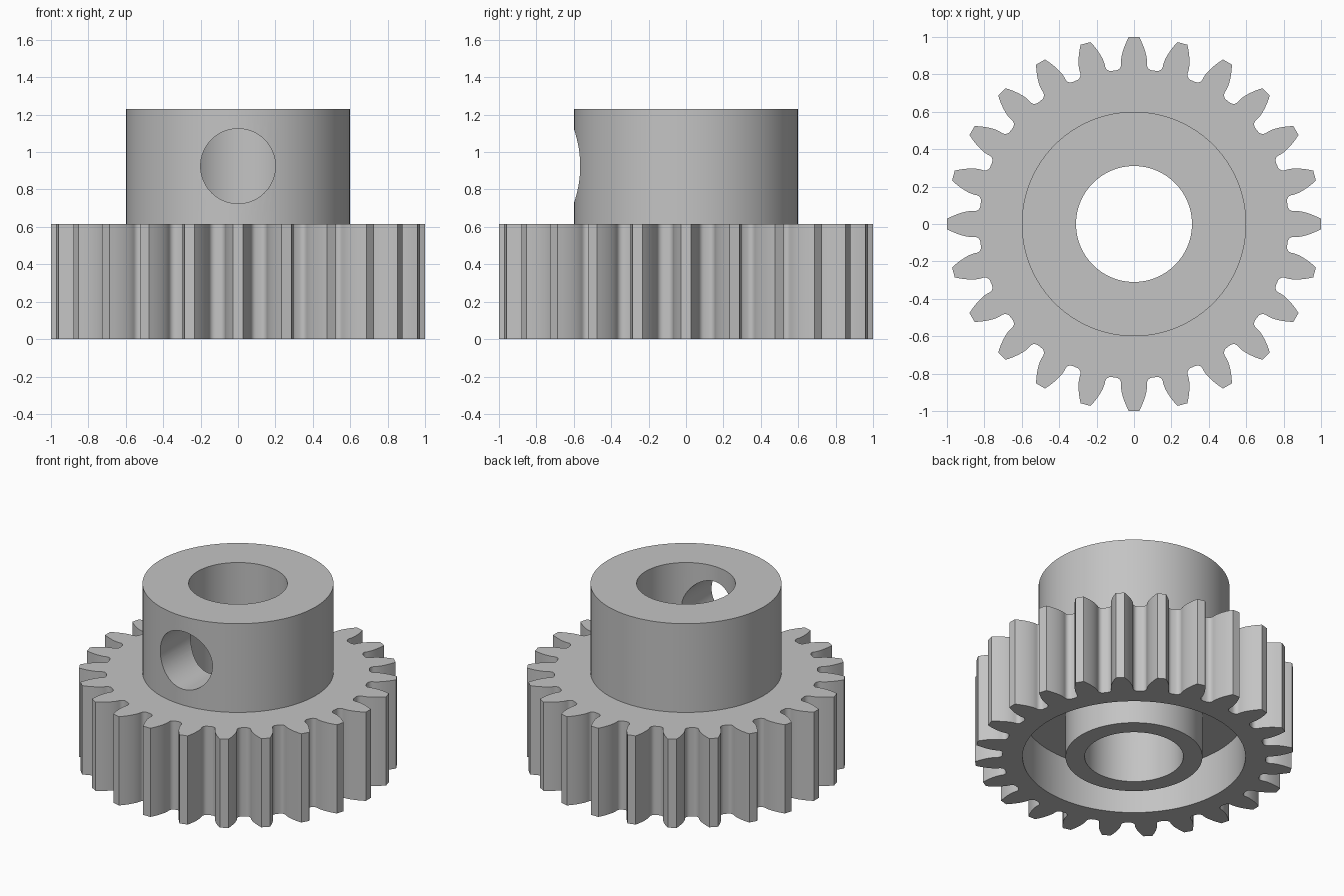
import bpy, bmesh, math
from mathutils import Matrix

if "Cube" in bpy.data.objects:
    bpy.data.objects.remove(bpy.data.objects["Cube"])

TEETH = 24
MODULE = 2 / (TEETH + 2)
PITCH_R = MODULE * TEETH / 2
BASE_R = PITCH_R * math.cos(math.radians(20))
ROOT_R = PITCH_R - 1.25 * MODULE
FACE_H, TOTAL_H = 0.615, 1.23
HUB_R, BORE_R = 0.6, 0.31
BOSS_R, RIM_R, RECESS = 0.43, 0.7, 0.31

steel = bpy.data.materials.new("steel grey")
steel.use_nodes = True
steel.diffuse_color = (0.55, 0.55, 0.55, 1)
steel.node_tree.nodes["Principled BSDF"].inputs["Base Color"].default_value = (0.55, 0.55, 0.55, 1)


def make_object(name, bm):
    bmesh.ops.recalc_face_normals(bm, faces=bm.faces)
    mesh = bpy.data.meshes.new(name)
    bm.to_mesh(mesh)
    bm.free()
    mesh.materials.append(steel)
    obj = bpy.data.objects.new(name, mesh)
    bpy.context.collection.objects.link(obj)
    return obj


def cylinder(name, radius, z0, z1, matrix=Matrix()):
    bm = bmesh.new()
    place = matrix @ Matrix.Translation((0, 0, (z0 + z1) / 2))
    bmesh.ops.create_cone(bm, cap_ends=True, segments=96, radius1=radius,
                          radius2=radius, depth=z1 - z0, matrix=place)
    return make_object(name, bm)


def ring(name, inner, outer, z0, z1, segments=96):
    bm = bmesh.new()
    section = [(inner, z0), (outer, z0), (outer, z1), (inner, z1)]
    loops = []
    for i in range(segments):
        a = math.tau * i / segments
        loops.append([bm.verts.new((r * math.cos(a), r * math.sin(a), z)) for r, z in section])
    for i in range(segments):
        p, q = loops[i], loops[(i + 1) % segments]
        for k in range(4):
            n = (k + 1) % 4
            bm.faces.new((p[k], q[k], q[n], p[n]))
    return make_object(name, bm)


def involute(angle):
    return math.tan(angle) - angle


def half_tooth():
    """Polar points (radius, angle from tooth centre), root to tip."""
    base_angle = math.pi / (2 * TEETH) + involute(math.radians(20))
    fillet = 0.03
    points = []
    for i in range(6):                      # rounded root
        t = math.pi / 2 * i / 5
        points.append((ROOT_R + fillet * (1 - math.cos(t)),
                       base_angle + fillet * (1 - math.sin(t)) / ROOT_R))
    for i in range(7):                      # involute flank
        r = BASE_R + (1 - BASE_R) * i / 6
        points.append((r, base_angle - involute(math.acos(min(1, BASE_R / r)))))
    return points


# Toothed body
half = half_tooth()
tooth = [(r, -a) for r, a in half] + half[::-1]
bm = bmesh.new()
outline = []
for i in range(TEETH):
    for r, a in tooth:
        a += math.tau * i / TEETH
        outline.append(bm.verts.new((r * math.cos(a), r * math.sin(a), 0)))
bottom = bm.faces.new(outline)
top = bmesh.ops.extrude_face_region(bm, geom=[bottom], use_keep_orig=True)
bmesh.ops.translate(bm, vec=(0, 0, FACE_H),
                    verts=[v for v in top["geom"] if isinstance(v, bmesh.types.BMVert)])
gear = make_object("gear_with_hub", bm)

# Hub, underside recess, bore and front set-screw hole
to_front = Matrix.Translation((0, 0, 0.925)) @ Matrix.Rotation(math.pi / 2, 4, "X")
steps = [
    ("UNION", cylinder("hub", HUB_R, FACE_H - 0.15, TOTAL_H)),
    ("DIFFERENCE", ring("recess_cutter", BOSS_R, RIM_R, -0.2, RECESS)),
    ("DIFFERENCE", cylinder("bore_cutter", BORE_R, -0.2, TOTAL_H + 0.2)),
    ("DIFFERENCE", cylinder("screw_hole_cutter", 0.2, 0, 1, to_front)),
]
bpy.ops.object.select_all(action="DESELECT")
bpy.context.view_layer.objects.active = gear
gear.select_set(True)
for operation, part in steps:
    part.hide_render = True
    mod = gear.modifiers.new(part.name, "BOOLEAN")
    mod.operation = operation
    mod.solver = "EXACT"
    mod.object = part
    bpy.ops.object.modifier_apply(modifier=mod.name)
    bpy.data.objects.remove(part)

bpy.ops.object.shade_smooth_by_angle(angle=math.radians(30))
